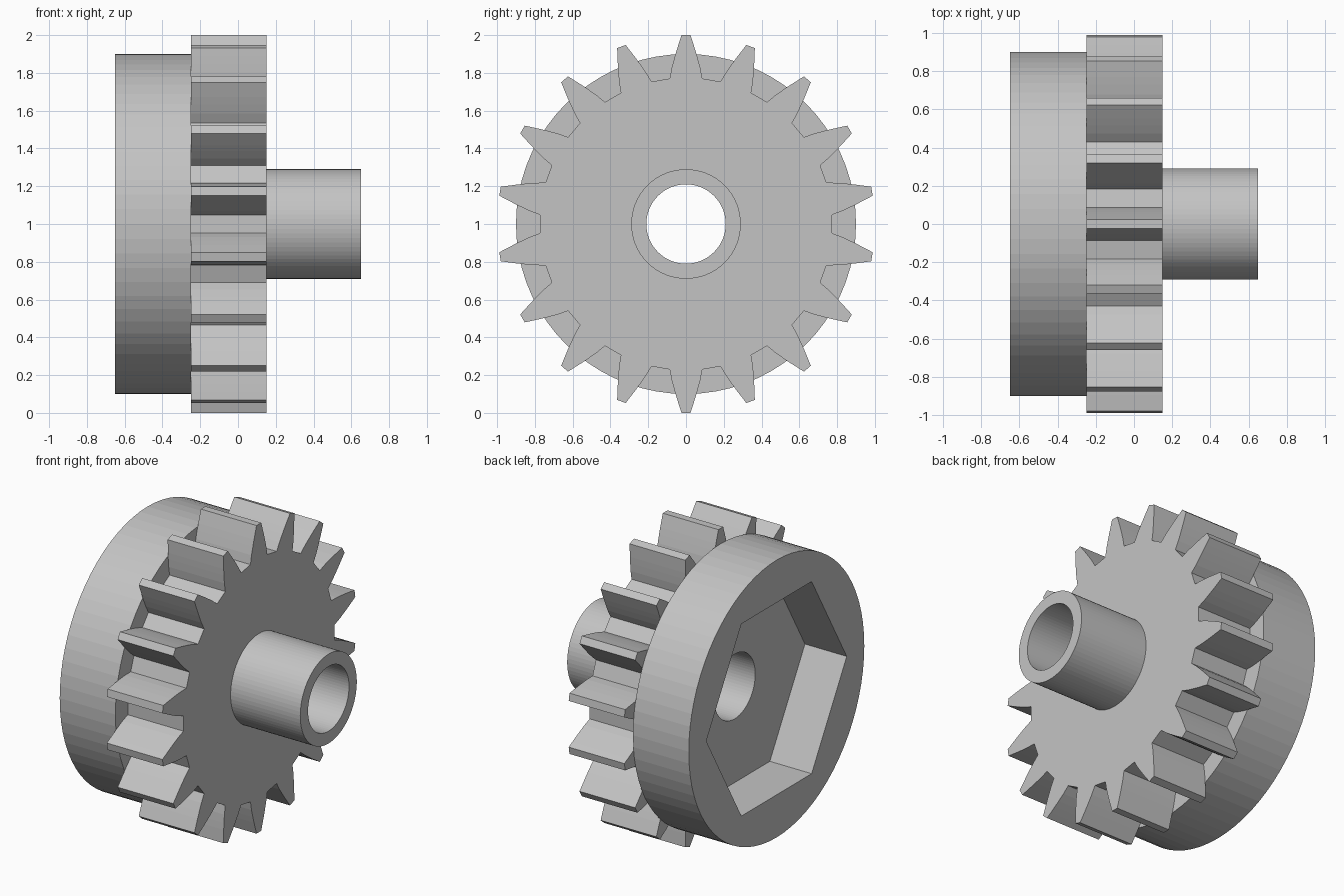
import bpy
import bmesh
from math import cos, sin, pi, atan2

cube = bpy.data.objects.get("Cube")
if cube:
    bpy.data.objects.remove(cube, do_unlink=True)

# Single flat material
grey = bpy.data.materials.new("plain grey")
grey.use_nodes = True
colour = (0.55, 0.55, 0.55, 1)
grey.diffuse_color = colour
grey.node_tree.nodes["Principled BSDF"].inputs["Base Color"].default_value = colour

AXIS_HEIGHT = 1.0
TEETH = 18


def ring(radius, sides=72):
    """Regular outline in the y-z plane, first corner on +y."""
    return [(radius * cos(2 * pi * i / sides), radius * sin(2 * pi * i / sides))
            for i in range(sides)]


def gear_outline():
    """Repeat one curved tooth (radius, half width) around the axis."""
    flank = [(0.775, 0.087), (0.83, 0.076), (0.88, 0.062),
             (0.92, 0.050), (0.96, 0.037), (1.0, 0.024)]
    tooth = [(r, -w) for r, w in flank] + [(r, w) for r, w in reversed(flank)]
    points = []
    for i in range(TEETH):
        middle = pi / 2 + 2 * pi * i / TEETH
        for r, w in tooth:
            a = middle + atan2(w, r)
            points.append((r * cos(a), r * sin(a)))
    return points


def build_part(name, stages):
    """Join outlines in a closed cycle: walls along x, flat rings where x is equal."""
    bm = bmesh.new()
    loops = []
    for x, outline in stages:
        loops.append([bm.verts.new((x, y, z + AXIS_HEIGHT)) for y, z in outline])
    for i, (x, _) in enumerate(stages):
        j = (i + 1) % len(stages)
        a, b = loops[i], loops[j]
        if stages[j][0] != x:
            for k in range(len(a)):
                m = (k + 1) % len(a)
                bm.faces.new((a[k], a[m], b[m], b[k]))
        else:
            edges = []
            for loop in (a, b):
                for k in range(len(loop)):
                    pair = (loop[k - 1], loop[k])
                    edges.append(bm.edges.get(pair) or bm.edges.new(pair))
            bmesh.ops.triangle_fill(bm, edges=edges, use_beauty=True,
                                    use_dissolve=False, normal=(1, 0, 0))
    bmesh.ops.recalc_face_normals(bm, faces=bm.faces[:])
    mesh = bpy.data.meshes.new(name)
    bm.to_mesh(mesh)
    bm.free()
    mesh.materials.append(grey)
    obj = bpy.data.objects.new(name, mesh)
    bpy.context.collection.objects.link(obj)
    return obj


bore = ring(0.21)
collar = ring(0.9)
hexagon = ring(0.72, 6)
teeth = gear_outline()
hub = ring(0.29)

# Round collar with a hexagonal pocket in its outer face
build_part("collar", [(-0.25, collar), (-0.65, collar), (-0.65, hexagon),
                      (-0.35, hexagon), (-0.35, bore), (-0.25, bore)])

# Toothed wheel
build_part("gear_wheel", [(0.15, teeth), (-0.25, teeth), (-0.25, bore), (0.15, bore)])

# Hollow hub
build_part("hub", [(0.65, hub), (0.15, hub), (0.15, bore), (0.65, bore)])
